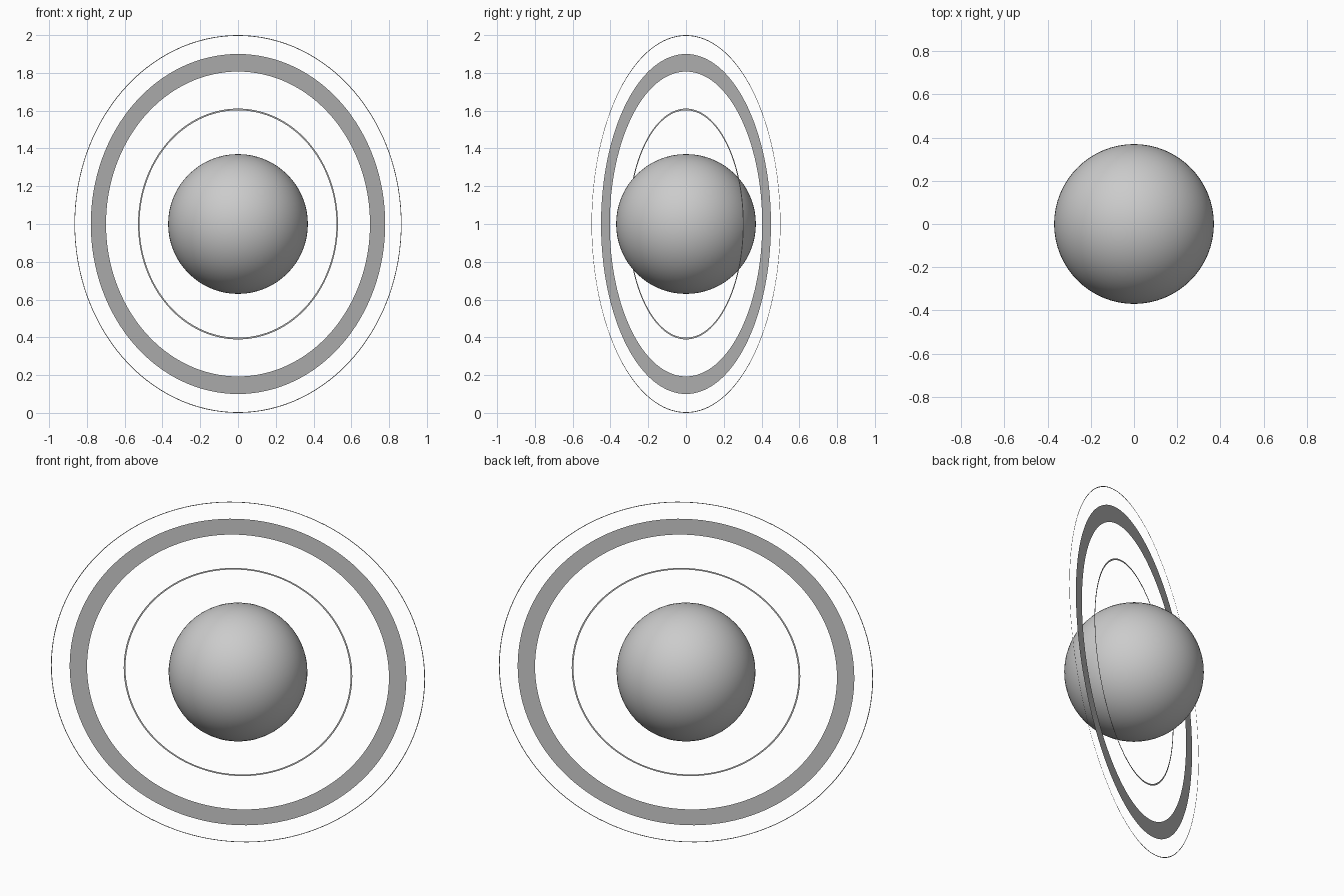
import bpy, bmesh
from math import cos, sin, tau, radians

if "Cube" in bpy.data.objects:
    bpy.data.objects.remove(bpy.data.objects["Cube"])

CENTER = (0, 0, 1)
SEGMENTS = 128


def flat_ring(name, r_in, r_out):
    """Paper-thin annulus standing upright, turned 30 degrees about z."""
    bm = bmesh.new()
    loops = []
    for r in (r_in, r_out):
        loops.append([bm.verts.new((r * cos(tau * i / SEGMENTS), 0, r * sin(tau * i / SEGMENTS)))
                      for i in range(SEGMENTS)])
    a, b = loops
    for i in range(SEGMENTS):
        j = (i + 1) % SEGMENTS
        bm.faces.new((a[i], b[i], b[j], a[j]))
    mesh = bpy.data.meshes.new(name)
    bm.to_mesh(mesh)
    bm.free()
    obj = bpy.data.objects.new(name, mesh)
    bpy.context.collection.objects.link(obj)
    obj.location = CENTER
    obj.rotation_euler.z = radians(30)


# planet body
bpy.ops.mesh.primitive_uv_sphere_add(segments=64, ring_count=32, radius=0.37, location=CENTER)
bpy.context.object.name = "planet"
bpy.ops.object.shade_smooth()

# thin inner ring, broad middle band, hairline outer ring
flat_ring("inner_ring", 0.602, 0.611)
flat_ring("middle_ring", 0.807, 0.90)
flat_ring("outer_ring", 0.996, 1.0)
